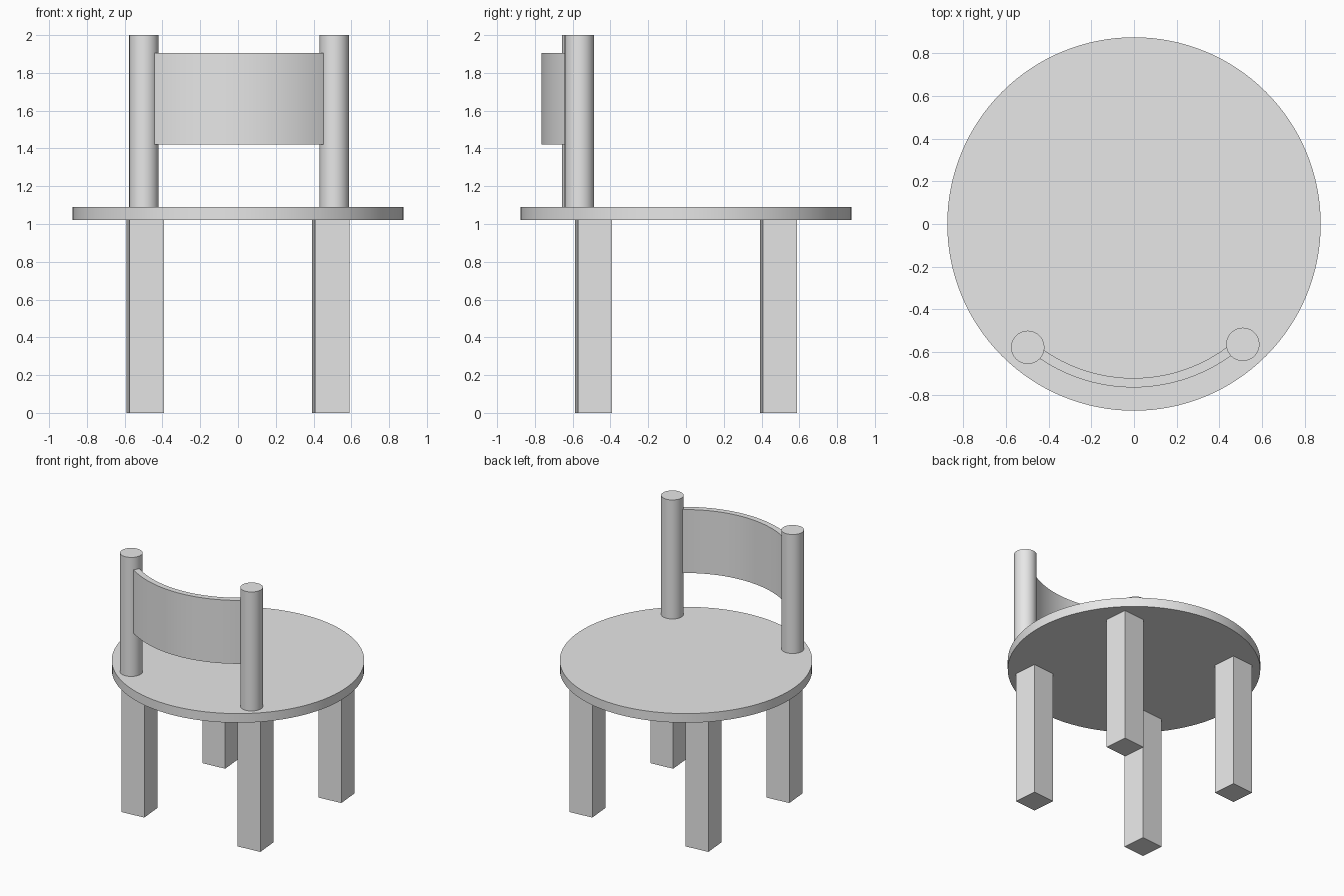
import bpy, bmesh, math

if "Cube" in bpy.data.objects:
    bpy.data.objects.remove(bpy.data.objects["Cube"])

grey = bpy.data.materials.new("plain grey")
grey.diffuse_color = (0.8, 0.8, 0.8, 1)
grey.use_nodes = True
grey.node_tree.nodes["Principled BSDF"].inputs["Base Color"].default_value = grey.diffuse_color


def finish(obj, name, smooth=False):
    obj.name = name
    obj.data.materials.append(grey)
    if smooth:
        bpy.ops.object.select_all(action='DESELECT')
        obj.select_set(True)
        bpy.context.view_layer.objects.active = obj
        bpy.ops.object.shade_smooth_by_angle(angle=math.radians(30))


def cylinder(name, x, y, z0, z1, radius, sides):
    bpy.ops.mesh.primitive_cylinder_add(
        vertices=sides, radius=radius, depth=z1 - z0, location=(x, y, (z0 + z1) / 2))
    finish(bpy.context.object, name, True)


# Round seat
cylinder("seat", 0, 0, 1.02, 1.09, 0.875, 128)

# Four square legs, each turned slightly about its own axis
for sx in (-1, 1):
    for sy in (-1, 1):
        bpy.ops.mesh.primitive_cube_add(
            size=1, location=(0.491 * sx, 0.489 * sy, 0.51),
            rotation=(0, 0, math.radians(5)))
        leg = bpy.context.object
        leg.scale = (0.181, 0.181, 1.02)
        finish(leg, "leg")

# Two round back posts
cylinder("left_post", -0.498, -0.578, 1.09, 2.0, 0.078, 48)
cylinder("right_post", 0.510, -0.564, 1.09, 2.0, 0.078, 48)

# Curved backrest: an arc-shaped profile extruded upwards, ends set into the posts
cx, cy, steps = -0.003, 0.013, 32
angles = [math.radians(-36.5 + 74.5 * i / steps) for i in range(steps + 1)]


def arc(radius, turns):
    return [(cx + radius * math.sin(a), cy - radius * math.cos(a), 1.42) for a in turns]


bm = bmesh.new()
outline = arc(0.779, angles) + arc(0.735, angles[::-1])
base = bm.faces.new([bm.verts.new(p) for p in outline])
top = bmesh.ops.extrude_face_region(bm, geom=[base])["geom"]
bmesh.ops.translate(bm, vec=(0, 0, 0.485),
                    verts=[v for v in top if isinstance(v, bmesh.types.BMVert)])
bmesh.ops.recalc_face_normals(bm, faces=bm.faces)
mesh = bpy.data.meshes.new("backrest")
bm.to_mesh(mesh)
bm.free()
backrest = bpy.data.objects.new("backrest", mesh)
bpy.context.collection.objects.link(backrest)
finish(backrest, "backrest", True)
